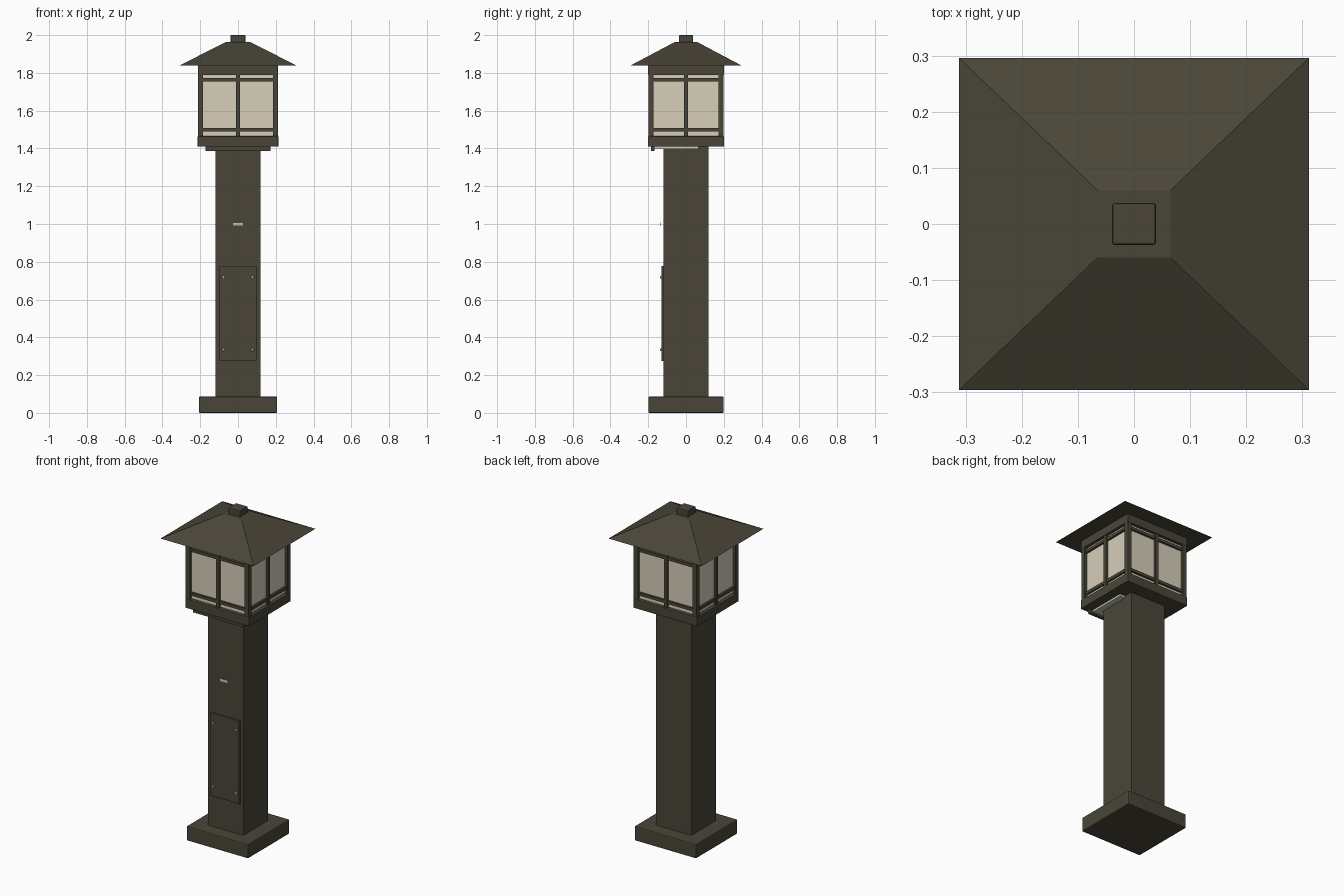
import bpy, bmesh, math

if "Cube" in bpy.data.objects:
    bpy.data.objects.remove(bpy.data.objects["Cube"])


def material(name, rgb):
    m = bpy.data.materials.new(name)
    m.diffuse_color = (*rgb, 1)
    m.use_nodes = True
    m.node_tree.nodes["Principled BSDF"].inputs["Base Color"].default_value = m.diffuse_color
    return m


BRONZE = material("dark bronze", (0.068, 0.060, 0.040))
GLASS = material("cream glass", (0.68, 0.62, 0.49))
STEEL = material("steel", (0.55, 0.55, 0.52))
DIFFUSER = material("pale diffuser", (0.60, 0.60, 0.52))


def finish(name, bm, mat, bevel=0):
    me = bpy.data.meshes.new(name)
    bm.to_mesh(me)
    bm.free()
    me.materials.append(mat)
    ob = bpy.data.objects.new(name, me)
    bpy.context.collection.objects.link(ob)
    if bevel:
        mod = ob.modifiers.new("soft edges", 'BEVEL')
        mod.width, mod.segments = bevel, 2
    return ob


def box(name, x, y, z, mat=BRONZE, bevel=0):
    """Box from (min, max) ranges on each axis."""
    bm = bmesh.new()
    bmesh.ops.create_cube(bm, size=1)
    for v in bm.verts:
        v.co = [r[0] + (c + 0.5) * (r[1] - r[0]) for c, r in zip(v.co, (x, y, z))]
    return finish(name, bm, mat, bevel)


def sym(a):
    return (-a, a)


# Base and square post
box("base", sym(0.207), sym(0.199), (0, 0.087), bevel=0.006)
box("post", sym(0.119), sym(0.119), (0.08, 1.42))

# Access panel with four screws, and a small plain plate
box("access_panel", sym(0.099), (-0.130, -0.115), (0.275, 0.778), bevel=0.003)
for x in (-0.077, 0.077):
    for z in (0.335, 0.718):
        bm = bmesh.new()
        bmesh.ops.create_cone(bm, cap_ends=True, segments=12, radius1=0.008,
                              radius2=0.006, depth=0.008)
        screw = finish("panel_screw", bm, STEEL)
        screw.location = (x, -0.133, z)
        screw.rotation_euler.x = math.pi / 2
box("small_plate", sym(0.029), (-0.138, -0.135), (0.989, 1.009), STEEL)

# Downlight under the lantern
box("downlight_lip", sym(0.173), (-0.186, -0.166), (1.386, 1.415), bevel=0.002)
box("downlight_diffuser", sym(0.155), (-0.166, 0.065), (1.397, 1.413), DIFFUSER)

# Lantern body
box("lantern_tray", sym(0.214), sym(0.202), (1.409, 1.465), bevel=0.004)
box("lantern_top_rail", sym(0.212), sym(0.200), (1.788, 1.842))
box("lantern_glass", sym(0.193), sym(0.181), (1.46, 1.79), GLASS)
for sx in (-1, 1):
    for sy in (-1, 1):
        box("corner_post", sorted((sx * 0.184, sx * 0.211)),
            sorted((sy * 0.172, sy * 0.199)), (1.46, 1.79))

# Glazing bars: one upright and two rails on each side
for s in (-1, 1):
    yr = sorted((s * 0.178, s * 0.193))
    xr = sorted((s * 0.190, s * 0.205))
    box("upright_bar_y", sym(0.010), sorted((s * 0.178, s * 0.197)), (1.46, 1.79))
    box("upright_bar_x", sorted((s * 0.190, s * 0.209)), sym(0.010), (1.46, 1.79))
    for z in (1.498, 1.763):
        box("rail_y", sym(0.19), yr, (z - 0.009, z + 0.009))
        box("rail_x", xr, sym(0.18), (z - 0.009, z + 0.009))

# Hipped roof: a cube with its top drawn in
bm = bmesh.new()
bmesh.ops.create_cube(bm, size=2)
for v in bm.verts:
    top = v.co.z > 0
    v.co.x *= 0.065 if top else 0.312
    v.co.y *= 0.060 if top else 0.296
    v.co.z = 1.963 if top else 1.838
finish("roof", bm, BRONZE)

# Finial
box("finial", sym(0.039), sym(0.037), (1.955, 2.0), bevel=0.004)
